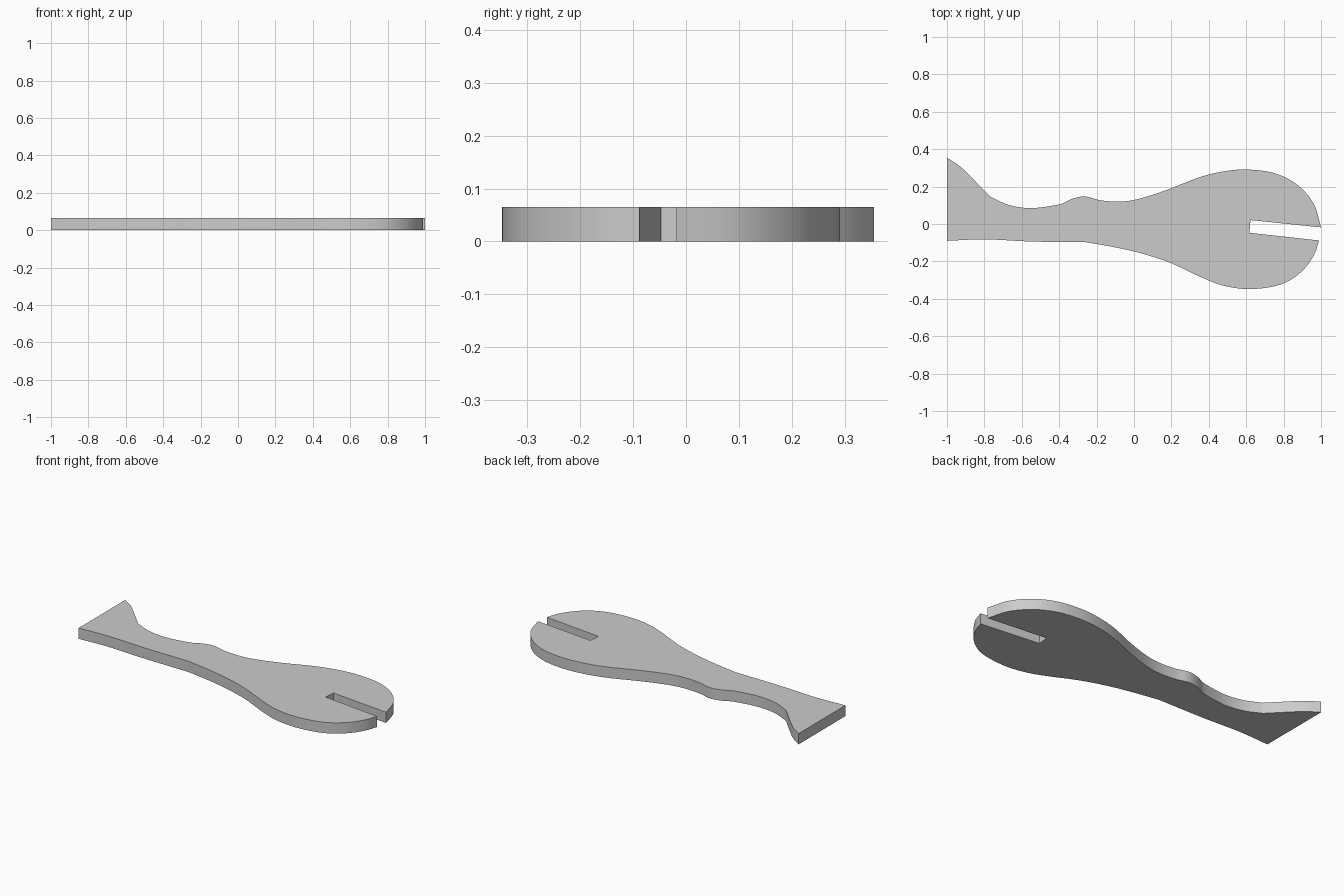
import bpy
import bmesh
from mathutils import Vector

cube = bpy.data.objects.get("Cube")
if cube:
    bpy.data.objects.remove(cube, do_unlink=True)

THICKNESS = 0.065
STEPS = 5


def smooth_run(points):
    """Sample a smooth curve through the points, ends included."""
    p = [Vector(q) for q in points]
    p = [2 * p[0] - p[1]] + p + [2 * p[-1] - p[-2]]
    out = []
    for a, b, c, d in zip(p, p[1:], p[2:], p[3:]):
        for i in range(STEPS):
            t = i / STEPS
            out.append(0.5 * (2 * b + (c - a) * t + (2 * a - 5 * b + 4 * c - d) * t**2
                              + (3 * b - a - 3 * c + d) * t**3))
    return out + [p[-2]]


# Outline runs: flared tail, back edge to the slot, front edge back to the tail
tail = [(-1, .355), (-.93, .308), (-.86, .24), (-.77, .147)]
back_edge = [(-.77, .147), (-.67, .102), (-.55, .085), (-.4, .105), (-.33, .135),
             (-.26, .147), (-.18, .127), (-.08, .12), (.02, .133), (.17, .18),
             (.35, .25), (.49, .283), (.61, .291), (.75, .272), (.87, .212),
             (.96, .11), (1, -.018)]
slot = [(.623, .021), (.617, -.047)]
front_edge = [(.99, -.088), (.96, -.17), (.89, -.26), (.78, -.325), (.62, -.348),
              (.48, -.33), (.36, -.285), (.2, -.21), (.05, -.16), (-.1, -.125),
              (-.26, -.097)]
handle_edge = [(-.26, -.097), (-.4, -.096), (-.57, -.093), (-.8, -.082), (-1, -.09)]

outline = (smooth_run(tail)[:-1] + smooth_run(back_edge) + [Vector(q) for q in slot]
           + smooth_run(front_edge)[:-1] + smooth_run(handle_edge))

# Extrude the outline into a flat plate
bm = bmesh.new()
base = bm.faces.new([bm.verts.new((v.x, v.y, 0)) for v in outline])
top = bmesh.ops.extrude_face_region(bm, geom=[base], use_keep_orig=True)["geom"]
bmesh.ops.translate(bm, vec=(0, 0, THICKNESS),
                    verts=[g for g in top if isinstance(g, bmesh.types.BMVert)])
bmesh.ops.recalc_face_normals(bm, faces=bm.faces)
mesh = bpy.data.meshes.new("slotted_plate")
bm.to_mesh(mesh)
bm.free()

plate = bpy.data.objects.new("slotted_plate", mesh)
bpy.context.collection.objects.link(plate)

# Plain grey material
grey = bpy.data.materials.new("plain_grey")
grey.use_nodes = True
colour = (0.6, 0.6, 0.6, 1)
grey.diffuse_color = colour
grey.node_tree.nodes["Principled BSDF"].inputs["Base Color"].default_value = colour
mesh.materials.append(grey)

# Smooth walls with sharp rims
bpy.context.view_layer.objects.active = plate
plate.select_set(True)
bpy.ops.object.shade_smooth_by_angle(angle=0.5)
